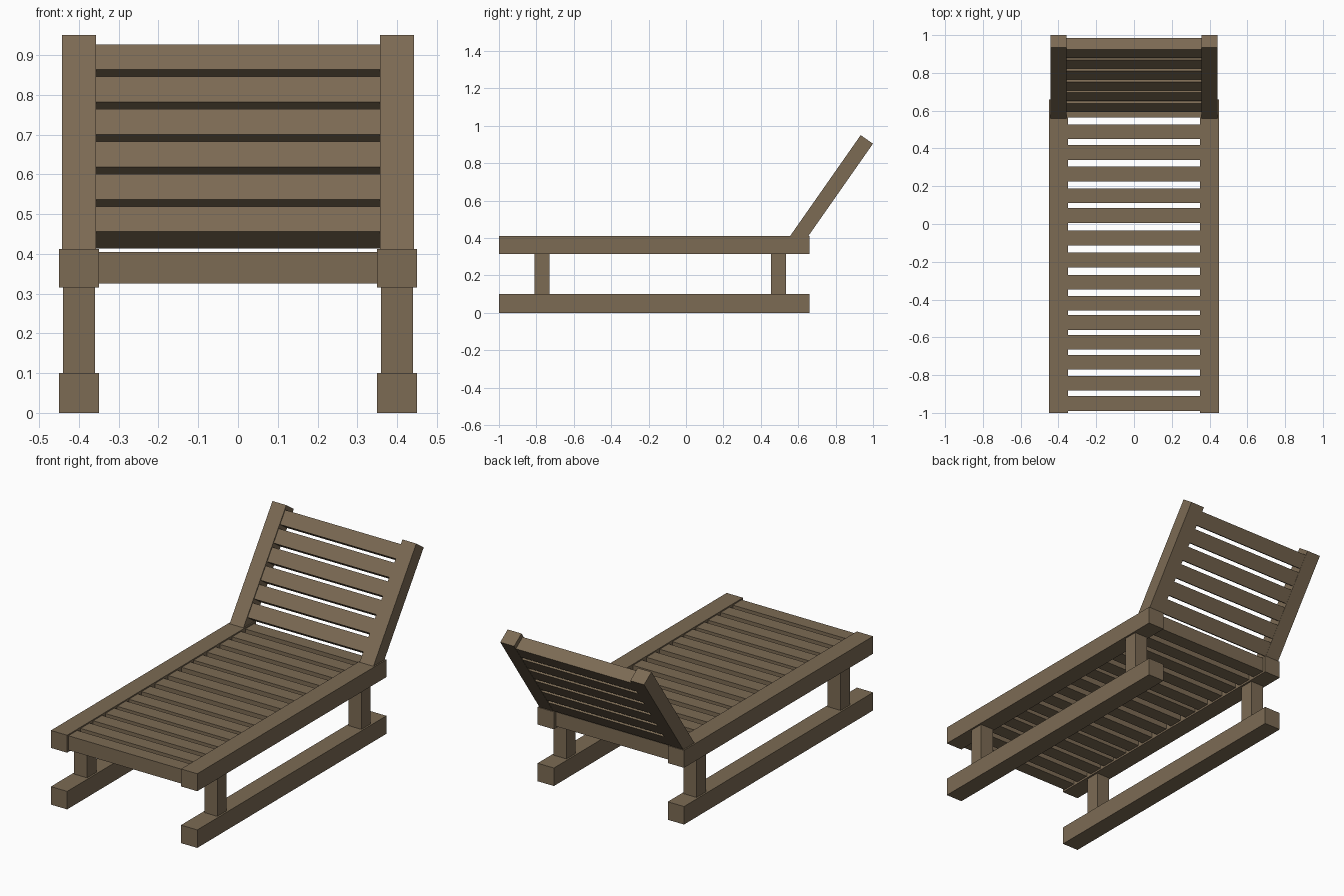
import bpy, math
from mathutils import Vector, Matrix

if "Cube" in bpy.data.objects:
    bpy.data.objects.remove(bpy.data.objects["Cube"])

wood = bpy.data.materials.new("brown wood")
wood.diffuse_color = (0.2, 0.145, 0.088, 1)
wood.use_nodes = True
wood.node_tree.nodes["Principled BSDF"].inputs["Base Color"].default_value = wood.diffuse_color


def box(name, lo, hi, matrix=Matrix()):
    """Box between two corners, placed by an optional matrix."""
    lo, hi = Vector(lo), Vector(hi)
    bpy.ops.mesh.primitive_cube_add(size=1)
    ob = bpy.context.object
    ob.name = name
    size = Matrix.Diagonal((*(hi - lo), 1))
    ob.data.transform(matrix @ Matrix.Translation((lo + hi) / 2) @ size)
    ob.data.materials.append(wood)
    return ob


def pair(name, lo, hi, matrix=Matrix()):
    """Right-hand box plus its mirror on the left."""
    box(name + "_right", lo, hi, matrix)
    box(name + "_left", (-hi[0], lo[1], lo[2]), (-lo[0], hi[1], hi[2]), matrix)


# base runners, seat side rails and posts between them
pair("base_runner", (0.35, -1, 0), (0.45, 0.66, 0.10))
pair("seat_rail", (0.35, -1, 0.315), (0.45, 0.66, 0.412))
for label, y in (("front", -0.77), ("back", 0.495)):
    pair(label + "_post", (0.36, y - 0.04, 0.09), (0.44, y + 0.04, 0.325))

# seat slats
slat_y = (-0.95, -0.843, -0.732, -0.626, -0.522, -0.419, -0.308, -0.191,
          -0.074, 0.045, 0.149, 0.265, 0.379, 0.488, 0.603)
for y in slat_y:
    box("seat_slat", (-0.355, y - 0.039, 0.325), (0.355, y + 0.039, 0.405))

# backrest, leaning back 35 degrees, measured from its top front edge
lean = Matrix.Translation((0, 0.934, 0.95)) @ Matrix.Rotation(math.radians(-35), 4, 'X')
pair("backrest_rail", (0.357, 0, -0.71), (0.442, 0.08, 0), lean)
for i in range(6):
    top = -0.0246 - i * 0.0995
    box("backrest_slat", (-0.36, 0.005, top - 0.078), (0.36, 0.079, top), lean)
